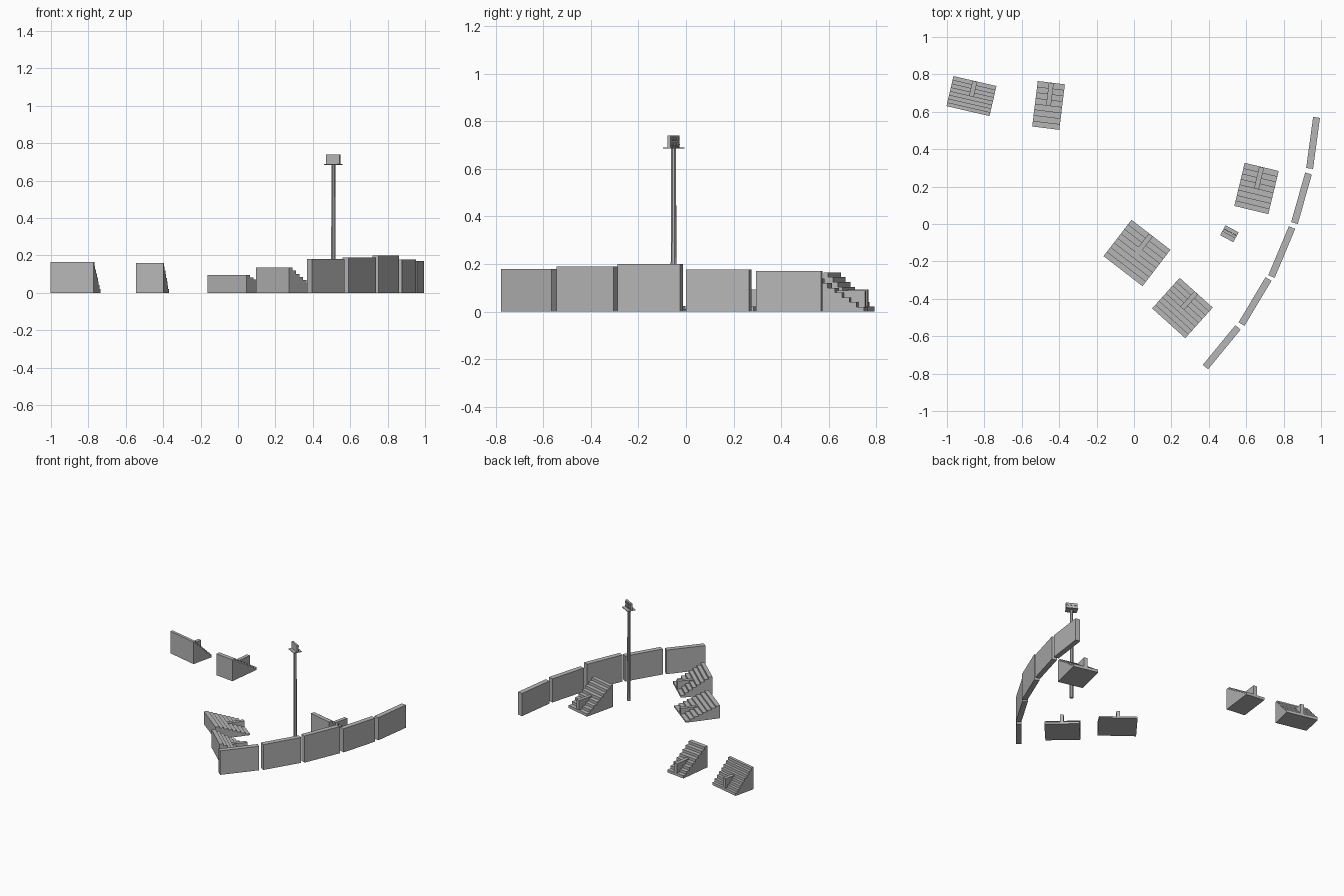
import bpy, bmesh
from math import atan2, hypot, radians
from mathutils import Matrix, Vector

cube = bpy.data.objects.get("Cube")
if cube:
    bpy.data.objects.remove(cube, do_unlink=True)

# One plain grey for everything
grey = bpy.data.materials.new("concrete grey")
grey.use_nodes = True
colour = (0.47, 0.47, 0.47, 1)
grey.diffuse_color = colour
grey.node_tree.nodes["Principled BSDF"].inputs["Base Color"].default_value = colour


def add_box(bm, size, centre):
    m = Matrix.Translation(centre) @ Matrix.Diagonal((*size, 1))
    bmesh.ops.create_cube(bm, size=1, matrix=m)


def finish(name, bm, location, angle=0):
    bmesh.ops.recalc_face_normals(bm, faces=bm.faces)
    mesh = bpy.data.meshes.new(name)
    bm.to_mesh(mesh)
    bm.free()
    mesh.materials.append(grey)
    obj = bpy.data.objects.new(name, mesh)
    obj.location = location
    obj.rotation_euler.z = angle
    bpy.context.collection.objects.link(obj)
    return obj


def stand(name, x, y, width, depth, height, degrees, steps=8):
    """Stepped seating, tall at local -y, with an entrance block at +y."""
    bm = bmesh.new()
    profile = [(-depth / 2, 0), (-depth / 2, height)]
    for i in range(1, steps + 1):
        edge = -depth / 2 + depth * i / steps
        profile.append((edge, height * (steps - i + 1) / steps))
        profile.append((edge, height * (steps - i) / steps))
    face = bm.faces.new([bm.verts.new((-width / 2, py, pz)) for py, pz in profile])
    side = bmesh.ops.extrude_face_region(bm, geom=[face])
    moved = [v for v in side["geom"] if isinstance(v, bmesh.types.BMVert)]
    bmesh.ops.translate(bm, verts=moved, vec=(width, 0, 0))
    # Entrance block from the low edge to the middle
    block = height * 0.56
    add_box(bm, (0.026, depth * 0.5, block), (0, depth * 0.245, block / 2))
    finish(name, bm, (x, y, 0), radians(degrees))


stand("stand_far_right", -0.869, 0.684, 0.236, 0.165, 0.165, -13)
stand("stand_back_right", -0.457, 0.634, 0.146, 0.245, 0.16, -7)
stand("stand_back_left", 0.655, 0.19, 0.187, 0.237, 0.165, -13.5)
stand("stand_middle", 0.016, -0.155, 0.263, 0.245, 0.095, -37.6)
stand("stand_front", 0.259, -0.449, 0.238, 0.22, 0.135, -42)

# Curved run of wall panels: start, end, height
panels = [
    ((0.976, 0.57), (0.939, 0.297), 0.17),
    ((0.933, 0.27), (0.858, 0.005), 0.177),
    ((0.845, -0.019), (0.735, -0.281), 0.2),
    ((0.719, -0.294), (0.575, -0.535), 0.19),
    ((0.556, -0.553), (0.382, -0.765), 0.18),
]
for i, (a, b, height) in enumerate(panels):
    dx, dy = b[0] - a[0], b[1] - a[1]
    bm = bmesh.new()
    add_box(bm, (hypot(dx, dy), 0.037, height), (0, 0, height / 2))
    finish(f"wall_panel_{i + 1}", bm,
           ((a[0] + b[0]) / 2, (a[1] + b[1]) / 2, 0), atan2(dy, dx))

# Floodlight mast
mast = Vector((0.51, -0.052, 0))
turn = radians(-28)
bm = bmesh.new()
bmesh.ops.create_cone(bm, cap_ends=True, segments=8, radius1=0.0135, radius2=0.0105,
                      depth=0.69, matrix=Matrix.Translation((0, 0, 0.345)))
finish("light_mast", bm, mast, turn)

bm = bmesh.new()
add_box(bm, (0.08, 0.06, 0.005), (0, 0, 0.687))
finish("mast_platform", bm, mast, turn)

bm = bmesh.new()
add_box(bm, (0.08, 0.014, 0.052), (0, 0, 0.713))
finish("lamp_panel", bm, mast, turn)

# Two rows of lamps on the field side
bm = bmesh.new()
for lx in (-0.025, 0, 0.025):
    for lz in (0.702, 0.726):
        m = Matrix.Translation((lx, 0.009, lz)) @ Matrix.Rotation(radians(90), 4, "X")
        bmesh.ops.create_cone(bm, cap_ends=True, segments=8, radius1=0.008,
                              radius2=0.008, depth=0.006, matrix=m)
finish("lamps", bm, mast, turn)
